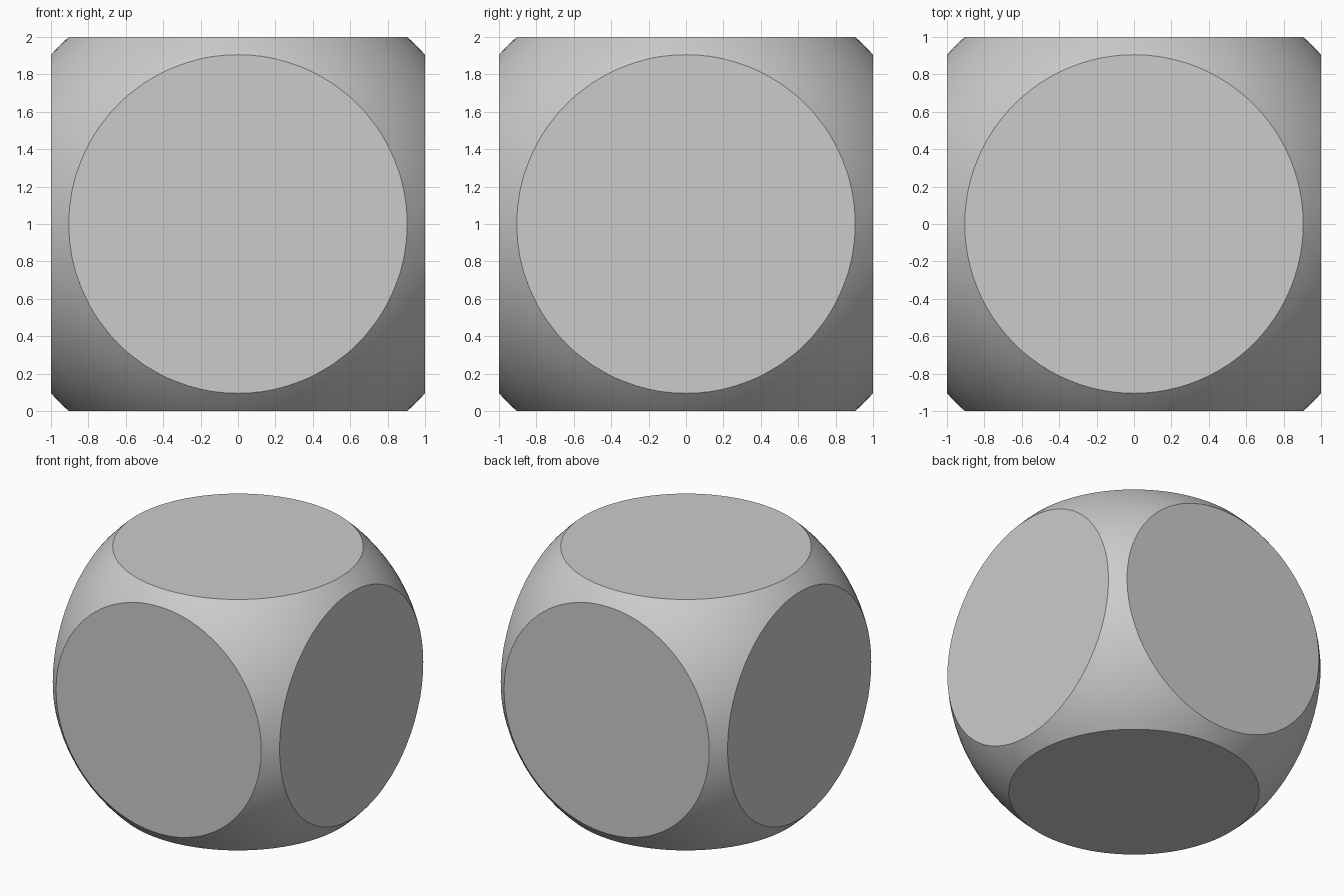
import bpy, bmesh, math
from mathutils import Vector

if "Cube" in bpy.data.objects:
    bpy.data.objects.remove(bpy.data.objects["Cube"])

RADIUS = 1.3493   # sphere radius
HALF = 1.0        # half the distance between opposite flat faces

grey = bpy.data.materials.new("light_grey")
grey.diffuse_color = (0.6, 0.6, 0.6, 1.0)
grey.use_nodes = True
grey.node_tree.nodes["Principled BSDF"].inputs["Base Color"].default_value = grey.diffuse_color

# Sphere that is sliced flat on its six sides
bm = bmesh.new()
bmesh.ops.create_uvsphere(bm, u_segments=96, v_segments=48, radius=RADIUS)
for axis in range(3):
    for sign in (-1, 1):
        normal = Vector((0, 0, 0))
        normal[axis] = sign
        cut = bmesh.ops.bisect_plane(
            bm, geom=bm.verts[:] + bm.edges[:] + bm.faces[:], dist=1e-5,
            plane_co=normal * HALF, plane_no=normal, clear_outer=True)
        # Round flat face closing the slice
        rim = [e for e in cut["geom_cut"]
               if isinstance(e, bmesh.types.BMEdge) and e.is_boundary]
        bmesh.ops.edgeloop_fill(bm, edges=rim)
bmesh.ops.recalc_face_normals(bm, faces=bm.faces[:])
bmesh.ops.translate(bm, verts=bm.verts[:], vec=(0, 0, HALF))

mesh = bpy.data.meshes.new("rounded_cube")
bm.to_mesh(mesh)
bm.free()
mesh.materials.append(grey)
body = bpy.data.objects.new("rounded_cube", mesh)
bpy.context.collection.objects.link(body)

# Smooth ball surface, crisp rims around the flat faces
bpy.context.view_layer.objects.active = body
body.select_set(True)
bpy.ops.object.shade_smooth_by_angle(angle=math.radians(25))
